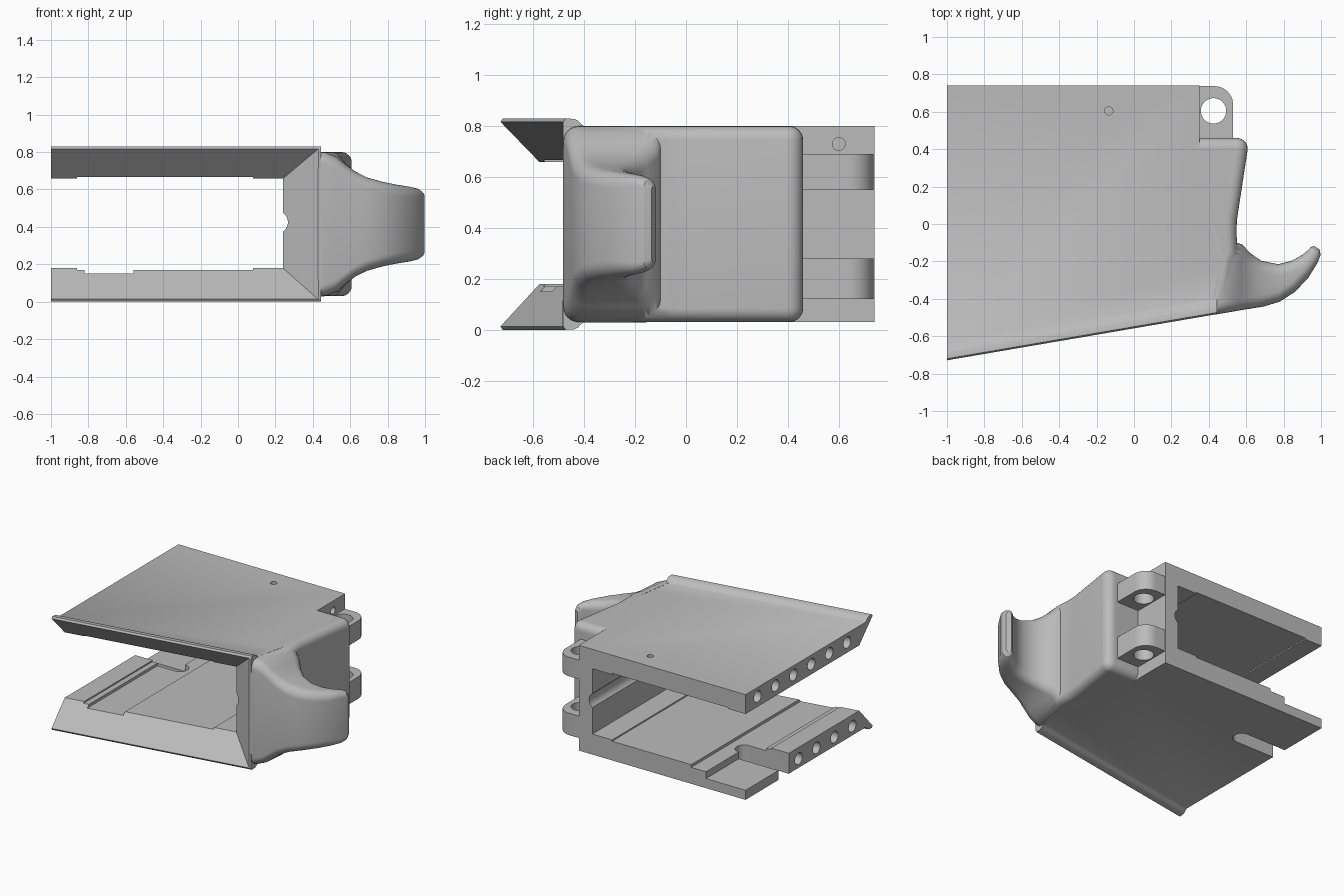
import bpy, bmesh, math
from mathutils import Vector

cube = bpy.data.objects.get("Cube")
if cube:
    bpy.data.objects.remove(cube)

MID = 0.415        # height of the mirror plane
SLOPE = 0.171      # slant of the front edge


def front(x):
    return -0.559 + SLOPE * x


def make(name, rings):
    """Skin a list of equal rings of points into a closed solid."""
    bm = bmesh.new()
    loops = [[bm.verts.new(p) for p in ring] for ring in rings]
    n = len(loops[0])
    for a, b in zip(loops, loops[1:]):
        for i in range(n):
            j = (i + 1) % n
            bm.faces.new((a[i], a[j], b[j], b[i]))
    bm.faces.new(loops[0][::-1])
    bm.faces.new(loops[-1])
    bmesh.ops.recalc_face_normals(bm, faces=bm.faces)
    mesh = bpy.data.meshes.new(name)
    bm.to_mesh(mesh)
    bm.free()
    ob = bpy.data.objects.new(name, mesh)
    bpy.context.collection.objects.link(ob)
    return ob


def prism(name, plan, z0, z1):
    return make(name, [[(x, y, z) for x, y in plan] for z in (z0, z1)])


def box(name, x0, x1, y0, y1, z0, z1):
    return prism(name, [(x0, y0), (x1, y0), (x1, y1), (x0, y1)], z0, z1)


def rod(name, start, end, r):
    a, b = Vector(start), Vector(end)
    q = (b - a).to_track_quat('Z', 'Y')
    ring = [q @ Vector((r * math.cos(t), r * math.sin(t), 0))
            for t in (math.tau * i / 32 for i in range(32))]
    return make(name, [[p + c for p in ring] for c in (a, b)])


def apply_all(ob):
    bpy.context.view_layer.objects.active = ob
    for m in list(ob.modifiers):
        bpy.ops.object.modifier_apply(modifier=m.name)


def combine(ob, tool, op='DIFFERENCE'):
    m = ob.modifiers.new(op, 'BOOLEAN')
    m.operation, m.object, m.solver = op, tool, 'EXACT'
    apply_all(ob)
    bpy.data.objects.remove(tool)


# Main block
body = prism("clamp_body", [
    (-1.1, front(-1.1) + 0.01), (0.42, front(0.42) + 0.01), (0.49, -0.2),
    (0.49, 0.39), (0.35, 0.4), (0.35, 0.74), (-1.1, 0.74)], 0.03, 0.80)

# Rounded side wall
side = prism("side_wall", [
    (0.26, -0.3), (0.5, -0.3), (0.555, -0.16), (0.548, -0.05), (0.55, 0.02),
    (0.608, 0.4), (0.605, 0.46), (0.26, 0.46)], 0.03, 0.80)
bevel = side.modifiers.new("round", 'BEVEL')
bevel.width, bevel.segments, bevel.angle_limit = 0.055, 6, math.radians(50)
apply_all(side)
combine(body, side, 'UNION')

# Curved hook: inner point, outer point, half height
stations = [
    ((0.47, -0.10), (0.41, -0.485), 0.386), ((0.51, -0.10), (0.46, -0.48), 0.383),
    ((0.55, -0.10), (0.52, -0.47), 0.36), ((0.58, -0.11), (0.57, -0.461), 0.322),
    ((0.62, -0.155), (0.62, -0.453), 0.285), ((0.68, -0.196), (0.69, -0.442), 0.25),
    ((0.77, -0.215), (0.78, -0.415), 0.225), ((0.84, -0.198), (0.86, -0.363), 0.21),
    ((0.90, -0.165), (0.93, -0.29), 0.2), ((0.93, -0.14), (0.98, -0.21), 0.19),
    ((0.947, -0.122), (0.998, -0.165), 0.175), ((0.962, -0.117), (0.992, -0.135), 0.15)]


def hook_ring(inner, outer, h):
    a, b = Vector(inner), Vector(outer)
    centre, u = (a + b) / 2, (b - a) / 2
    length = u.length
    u = u / length
    r = min(0.06, length * 0.9)
    ring = []
    for k, (sx, sz) in enumerate([(1, 1), (-1, 1), (-1, -1), (1, -1)]):
        for i in range(7):
            t = math.pi / 2 * (k + i / 6)
            s = sx * (length - r) + r * math.cos(t)
            p = centre + u * s
            ring.append((p.x, p.y, MID + sz * (h - r) + r * math.sin(t)))
    return ring


combine(body, make("hook", [hook_ring(*s) for s in stations]), 'UNION')

# Raised lips along the front edge, above and below
lip = [(0, 0.40), (0.01, 0.415), (0.045, 0.413), (0.06, 0.405),
       (0.072, 0.392), (0.085, 0.384), (0.085, 0.3), (0, 0.3)]
for s in (1, -1):
    rings = [[(x, front(x) + d, MID + s * h) for d, h in lip] for x in (-1.1, 0.445)]
    combine(body, make("lip", rings), 'UNION')

# Hinge lugs with a rounded corner
corner = [(0.43 + 0.1 * math.cos(t), 0.637 + 0.1 * math.sin(t))
          for t in (math.pi / 2 * i / 10 for i in range(11))]
for z0, z1 in ((0.12, 0.28), (0.55, 0.69)):
    plan = [(0.3, 0.4), (0.53, 0.4)] + corner + [(0.3, 0.737)]
    combine(body, prism("lug", plan, z0, z1), 'UNION')
combine(body, rod("pin_bore", (0.425, 0.605, 0.06), (0.425, 0.605, 0.76), 0.068))


# Flared cavity, open to the front, back and right
def cavity_ring(x, y_of, z0, z1):
    return [Vector((-1.3, y_of(-1.3), z0)), Vector((x, y_of(x), z0)),
            Vector((x, y_of(x), z1)), Vector((-1.3, y_of(-1.3), z1))]


mouth = cavity_ring(0.43, front, 0.012, 0.818)
throat = cavity_ring(0.24, lambda x: front(x) + 0.155, 0.18, 0.658)
outside = [m + (m - t) * 0.2 for m, t in zip(mouth, throat)]
rear = cavity_ring(0.24, lambda x: 1.0, 0.18, 0.658)
combine(body, make("cavity", [outside, throat, rear]))

# Shallow channels, and the round groove in the side wall
combine(body, box("channel", -0.86, 0.08, -1, 1, 0.17, 0.667))
combine(body, box("groove", -0.82, -0.56, -1, 1, 0.15, 0.3))
combine(body, rod("wall_groove", (0.205, -0.8, 0.425), (0.205, 1, 0.425), 0.062))

# Slot and thin tongue at the rear of the lower plate
combine(body, box("slot", -1.2, -0.68, 0.24, 0.36, -0.1, 0.3))
combine(body, rod("slot_end", (-0.68, 0.30, -0.1), (-0.68, 0.30, 0.3), 0.06))
combine(body, box("tongue_step", -1.2, -0.68, 0.35, 0.9, 0.10, 0.3))

# Trim the open end, then drill the holes
combine(body, box("trim", -1.3, -1.0, -1, 1, -0.2, 1))
for i in range(6):
    y = 0.60 - 0.207 * i
    combine(body, rod("hole", (-1.1, y, 0.733), (-0.85, y, 0.733), 0.042))
    if i > 1:
        y -= 0.06
        combine(body, rod("hole", (-1.1, y, 0.097), (-0.85, y, 0.097), 0.042))
combine(body, rod("top_hole", (-0.135, 0.605, 0.73), (-0.135, 0.605, 0.9), 0.022))
combine(body, rod("side_hole", (0.25, 0.6, 0.73), (0.4, 0.6, 0.73), 0.025))

# Colour and shading
grey = bpy.data.materials.new("plain grey")
grey.use_nodes = True
colour = (0.5, 0.5, 0.5, 1)
grey.diffuse_color = colour
grey.node_tree.nodes["Principled BSDF"].inputs["Base Color"].default_value = colour
body.data.materials.clear()
body.data.materials.append(grey)
for p in body.data.polygons:
    p.material_index = 0
bpy.ops.object.select_all(action='DESELECT')
body.select_set(True)
bpy.context.view_layer.objects.active = body
bpy.ops.object.shade_smooth_by_angle(angle=math.radians(32))
